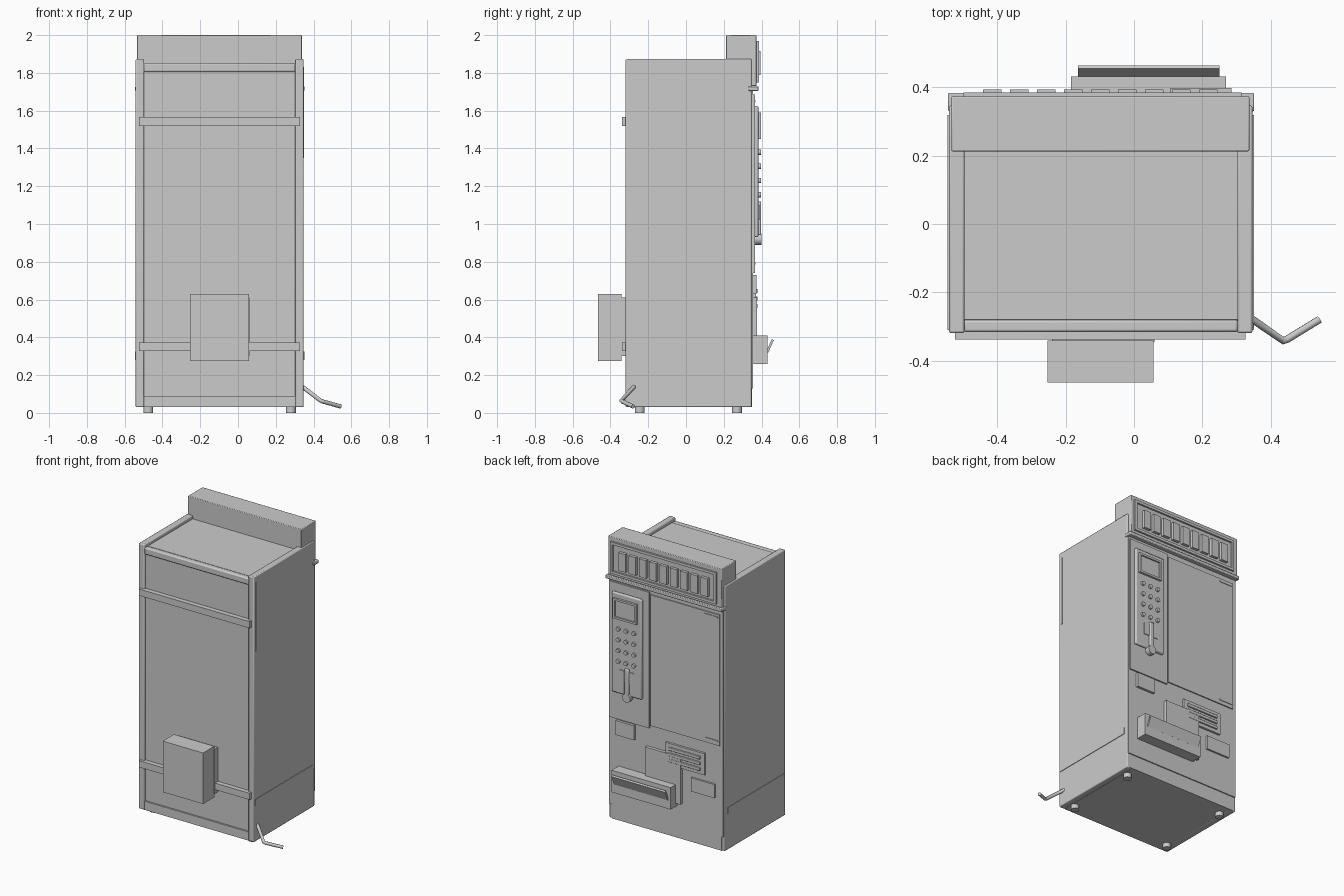
import bpy, math
from mathutils import Vector

if "Cube" in bpy.data.objects:
    bpy.data.objects.remove(bpy.data.objects["Cube"])


def box(name, x, y, z, bevel=0.0):
    """Box from (min, max) ranges on each axis."""
    bpy.ops.mesh.primitive_cube_add(size=1, location=[(a + b) / 2 for a, b in (x, y, z)])
    o = bpy.context.object
    o.name = name
    o.scale = [b - a for a, b in (x, y, z)]
    bpy.ops.object.transform_apply(location=False, rotation=False, scale=True)
    if bevel:
        m = o.modifiers.new("bevel", 'BEVEL')
        m.width, m.segments = bevel, 2
        bpy.ops.object.shade_smooth_by_angle()
    return o


def cyl(name, loc, r, depth, axis='Z', sides=20):
    rot = {'Z': (0, 0, 0), 'Y': (math.pi / 2, 0, 0)}[axis]
    bpy.ops.mesh.primitive_cylinder_add(vertices=sides, radius=r, depth=depth, location=loc, rotation=rot)
    o = bpy.context.object
    o.name = name
    bpy.ops.object.shade_smooth_by_angle()
    return o


def prism(name, profile, x0, x1):
    """Extrude a (y, z) outline along x."""
    n = len(profile)
    verts = [(x, y, z) for x in (x0, x1) for y, z in profile]
    faces = [tuple(range(n))[::-1], tuple(range(n, 2 * n))]
    faces += [(i, (i + 1) % n, n + (i + 1) % n, n + i) for i in range(n)]
    me = bpy.data.meshes.new(name)
    me.from_pydata(verts, [], faces)
    o = bpy.data.objects.new(name, me)
    bpy.context.collection.objects.link(o)
    return o


def tube(name, pts, r):
    cu = bpy.data.curves.new(name, 'CURVE')
    cu.dimensions = '3D'
    cu.bevel_depth, cu.bevel_resolution, cu.use_fill_caps = r, 3, True
    s = cu.splines.new('POLY')
    s.points.add(len(pts) - 1)
    for p, c in zip(s.points, pts):
        p.co = (*c, 1)
    o = bpy.data.objects.new(name, cu)
    bpy.context.collection.objects.link(o)
    return o


def frame(name, x, y, z, w):
    """Rectangular border facing +y."""
    box(name + "_top", x, y, (z[1] - w, z[1]))
    box(name + "_bottom", x, y, (z[0], z[0] + w))
    box(name + "_left", (x[0], x[0] + w), y, (z[0] + w, z[1] - w))
    box(name + "_right", (x[1] - w, x[1]), y, (z[0] + w, z[1] - w))


# Cabinet: core with sloped rear top edge, and two side panels
prism("cabinet_core", [(-0.305, 0.03), (0.345, 0.03), (0.345, 1.85), (-0.28, 1.85), (-0.305, 1.80)], -0.50, 0.305)
for side, x in (("left", (-0.542, -0.497)), ("right", (0.303, 0.347))):
    box(f"side_panel_{side}", x, (-0.32, 0.347), (0.03, 1.873), 0.006)
for side, x in (("left", (-0.546, -0.54)), ("right", (0.345, 0.351))):
    box(f"side_band_{side}", x, (-0.31, 0.32), (0.28, 0.325))
box("side_groove_strip", (0.345, 0.350), (-0.303, -0.288), (1.35, 1.83))

# Feet
for x in (-0.475, 0.28):
    for y in (-0.245, 0.27):
        cyl("foot", (x, y, 0.017), 0.026, 0.034)

# Rear rails, base strip and rear service box
box("rear_top_lip", (-0.50, 0.305), (-0.317, -0.28), (1.805, 1.852), 0.008)
box("rear_base_strip", (-0.50, 0.305), (-0.317, -0.30), (0.03, 0.09))
for z in (0.35, 1.543):
    box("rear_rail", (-0.525, 0.327), (-0.338, -0.30), (z - 0.023, z + 0.023))
box("service_box_mount", (-0.24, 0.06), (-0.345, -0.30), (0.30, 0.61))
box("service_box", (-0.253, 0.057), (-0.465, -0.342), (0.275, 0.63))

# Power cable
tube("power_cable", [(0.33, -0.268, 0.145), (0.352, -0.283, 0.13), (0.437, -0.342, 0.065),
                     (0.45, -0.337, 0.06), (0.543, -0.28, 0.034)], 0.011)

# Header with framed fascia and raised bars
box("header", (-0.535, 0.338), (0.213, 0.374), (1.73, 2.0), 0.004)
frame("header_frame", (-0.50, 0.315), (0.37, 0.386), (1.75, 1.97), 0.018)
for i in range(9):
    x = -0.415 + i * 0.079
    box("header_bar", (x - 0.027, x + 0.027), (0.37, 0.394), (1.79, 1.915))
box("header_ledge", (-0.545, 0.352), (0.33, 0.384), (1.705, 1.728), 0.004)

# Door, display panel and control column
box("door", (-0.535, 0.342), (0.34, 0.355), (0.13, 1.71))
box("kick_plate", (-0.52, 0.325), (0.33, 0.350), (0.03, 0.128))
box("display_panel", (-0.51, 0.02), (0.35, 0.363), (0.76, 1.67))
box("display_tag_top", (-0.50, -0.40), (0.36, 0.367), (1.645, 1.655))
box("display_tag_bottom", (-0.50, -0.40), (0.36, 0.367), (0.785, 0.795))
box("control_column", (0.03, 0.335), (0.35, 0.365), (0.74, 1.685))

# Keypad unit with screen, buttons and coin lever
box("keypad_unit", (0.075, 0.305), (0.36, 0.383), (0.93, 1.625), 0.008)
frame("screen_frame", (0.105, 0.285), (0.38, 0.398), (1.45, 1.59), 0.014)
box("screen", (0.115, 0.275), (0.38, 0.388), (1.46, 1.58))
for z in (1.38, 1.305, 1.23, 1.155):
    for x in (0.13, 0.19, 0.25):
        cyl("keypad_button", (x, 0.387, z), 0.014, 0.018, 'Y', 16)
box("lever_plate", (0.13, 0.24), (0.38, 0.388), (1.02, 1.10))
box("lever", (0.165, 0.20), (0.38, 0.398), (0.94, 1.12), 0.007)
cyl("lever_knob", (0.182, 0.381, 0.92), 0.03, 0.035, 'Y', 24)

# Lower fittings: coin return, bill slot, lock plate, backing plate
box("coin_return", (0.14, 0.28), (0.35, 0.372), (0.63, 0.73))
box("bill_unit", (-0.40, -0.10), (0.35, 0.370), (0.53, 0.68))
for z in (0.565, 0.605, 0.645):
    box("bill_slat", (-0.37, -0.13), (0.365, 0.379), (z - 0.011, z + 0.011), 0.003)
box("lock_plate", (-0.475, -0.295), (0.35, 0.368), (0.39, 0.485))
box("backing_plate", (-0.22, 0.05), (0.35, 0.377), (0.28, 0.61))

# Delivery tray with outward tilted flap
box("delivery_tray", (-0.184, 0.27), (0.35, 0.432), (0.258, 0.41))
prism("delivery_flap", [(0.425, 0.325), (0.435, 0.318), (0.465, 0.385), (0.455, 0.392)], -0.164, 0.25)
